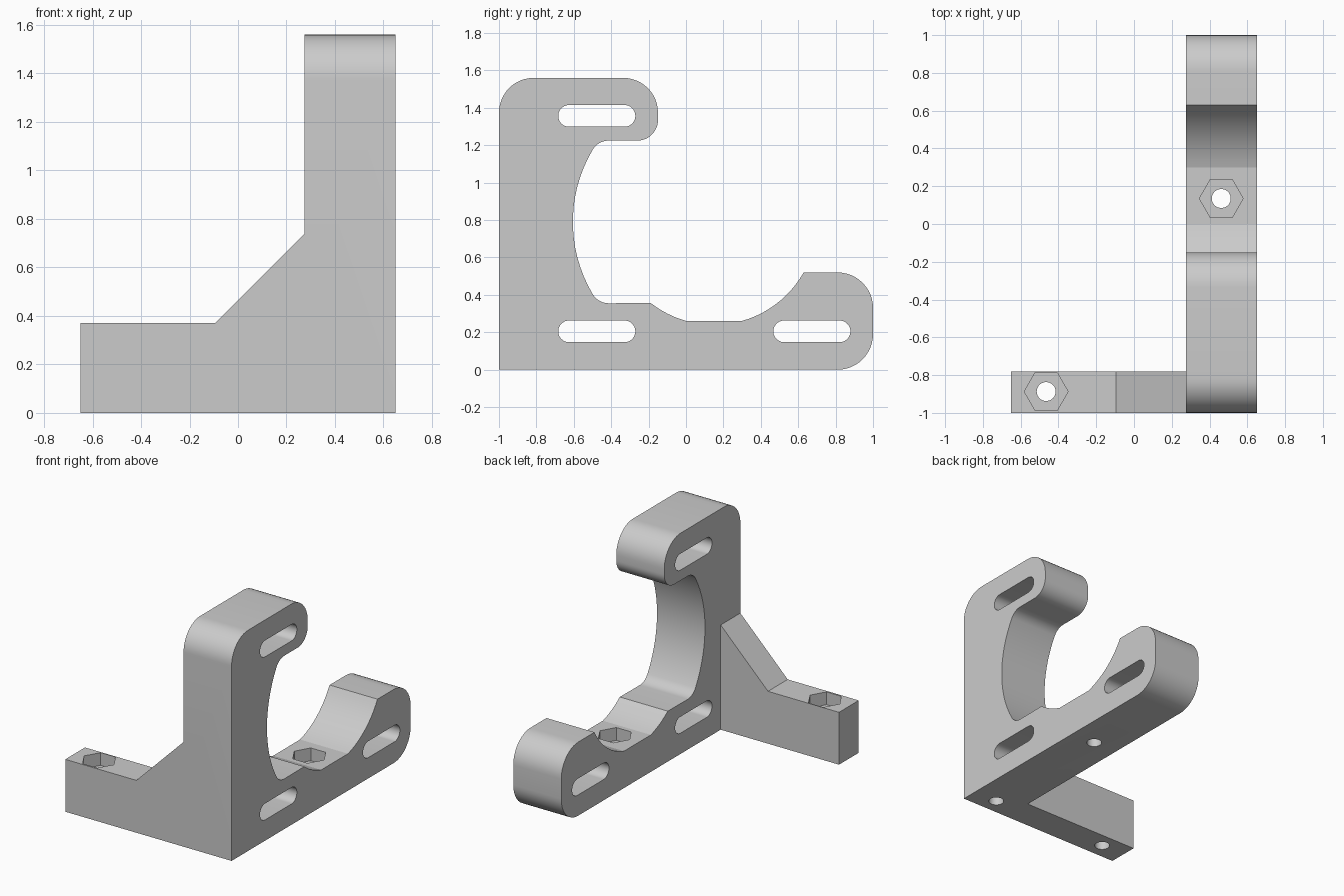
import bpy, bmesh
from math import cos, sin, radians, atan2, degrees
from mathutils import Vector

if "Cube" in bpy.data.objects:
    bpy.data.objects.remove(bpy.data.objects["Cube"])

grey = bpy.data.materials.new("light grey")
grey.use_nodes = True
colour = (0.6, 0.6, 0.6, 1)
grey.diffuse_color = colour
grey.node_tree.nodes["Principled BSDF"].inputs["Base Color"].default_value = colour


def arc(cx, cy, r, start, end, step=7.5):
    """Points on an arc, angles in degrees."""
    n = max(2, round(abs(end - start) / step))
    angles = [radians(start + (end - start) * i / n) for i in range(n + 1)]
    return [(cx + r * cos(a), cy + r * sin(a)) for a in angles]


def prism(name, points, axis, low, high):
    """Extrude a closed outline along an axis."""
    place = {"x": lambda a, b: (low, a, b),
             "y": lambda a, b: (a, low, b),
             "z": lambda a, b: (a, b, low)}[axis]
    bm = bmesh.new()
    face = bm.faces.new([bm.verts.new(place(*p)) for p in points])
    top = bmesh.ops.extrude_face_region(bm, geom=[face])["geom"]
    shift = Vector([high - low if axis == k else 0 for k in "xyz"])
    bmesh.ops.translate(bm, vec=shift, verts=[v for v in top if isinstance(v, bmesh.types.BMVert)])
    bmesh.ops.recalc_face_normals(bm, faces=bm.faces)
    mesh = bpy.data.meshes.new(name)
    bm.to_mesh(mesh)
    bm.free()
    mesh.materials.append(grey)
    obj = bpy.data.objects.new(name, mesh)
    bpy.context.collection.objects.link(obj)
    return obj


def combine(target, other, operation):
    """Apply a boolean and discard the helper."""
    other.hide_render = True
    mod = target.modifiers.new(operation, "BOOLEAN")
    mod.operation, mod.solver, mod.object = operation, "EXACT", other
    bpy.context.view_layer.objects.active = target
    bpy.ops.object.modifier_apply(modifier=mod.name)
    bpy.data.objects.remove(other)


# Hooked side plate: concentric cut-outs around one bore centre
X0, X1 = 0.275, 0.65
CY, CZ = 0.15, 0.79
RIM, SEAT, FILLET = 0.755, 0.55, 0.1
SHELF = 0.355
fz = SHELF + FILLET
fy = CY - ((RIM - FILLET) ** 2 - (CZ - fz) ** 2) ** 0.5
turn = degrees(atan2(CZ - fz, CY - fy))


def seat_angle(y, z):
    return degrees(atan2(z - CZ, y - CY))


outline = [(-1, 0)]
outline += arc(0.81, 0.19, 0.19, -90, 0)
outline += arc(0.81, 0.33, 0.19, 0, 90)
outline += arc(CY, CZ, SEAT, seat_angle(0.63, 0.52), seat_angle(0.30, 0.26), 4)
outline += arc(CY, CZ, SEAT, seat_angle(0.0, 0.26), seat_angle(-0.19, SHELF), 4)
outline += arc(fy, fz, FILLET, 270, 180 + turn)
outline += arc(CY, CZ, RIM, 180 + turn, 180 - turn, 4)[1:-1]
outline += arc(fy, 2 * CZ - fz, FILLET, 180 - turn, 90)
outline += arc(-0.26, 1.335, 0.11, -90, 0)
outline += arc(-0.335, 1.375, 0.185, 0, 90)
outline += arc(-0.815, 1.375, 0.185, 90, 180)
bracket = prism("bracket", outline, "x", X0, X1)

# Foot arm with sloping gusset
arm = [(-0.65, 0), (0.4, 0), (0.4, 0.74), (X0, 0.74), (-0.095, 0.37), (-0.65, 0.37)]
combine(bracket, prism("foot_arm", arm, "y", -1, -0.78), "UNION")

# Long slots through the plate
R = 0.058
for y, z in [(-0.477, 1.357), (-0.477, 0.205), (0.673, 0.205)]:
    slot = arc(y + 0.148, z, R, -90, 90) + arc(y - 0.148, z, R, 90, 270)
    combine(bracket, prism("slot_cutter", slot, "x", 0, 1), "DIFFERENCE")

# Screw holes from below, the corner one blind
for x, y, depth in [(-0.465, -0.887, 0.5), (0.462, 0.135, 0.5), (0.462, -0.887, 0.37)]:
    hole = arc(x, y, 0.05, 0, 360)[:-1]
    combine(bracket, prism("hole_cutter", hole, "z", -0.1, depth), "DIFFERENCE")

# Hexagonal nut pockets
for x, y, top in [(-0.465, -0.887, 0.37), (0.462, 0.135, 0.26)]:
    hexagon = arc(x, y, 0.116, 0, 360, 60)[:-1]
    combine(bracket, prism("nut_cutter", hexagon, "z", top - 0.09, top + 0.1), "DIFFERENCE")

bpy.ops.object.select_all(action="DESELECT")
bracket.select_set(True)
bpy.context.view_layer.objects.active = bracket
bpy.ops.object.shade_smooth_by_angle(angle=radians(15.5))
